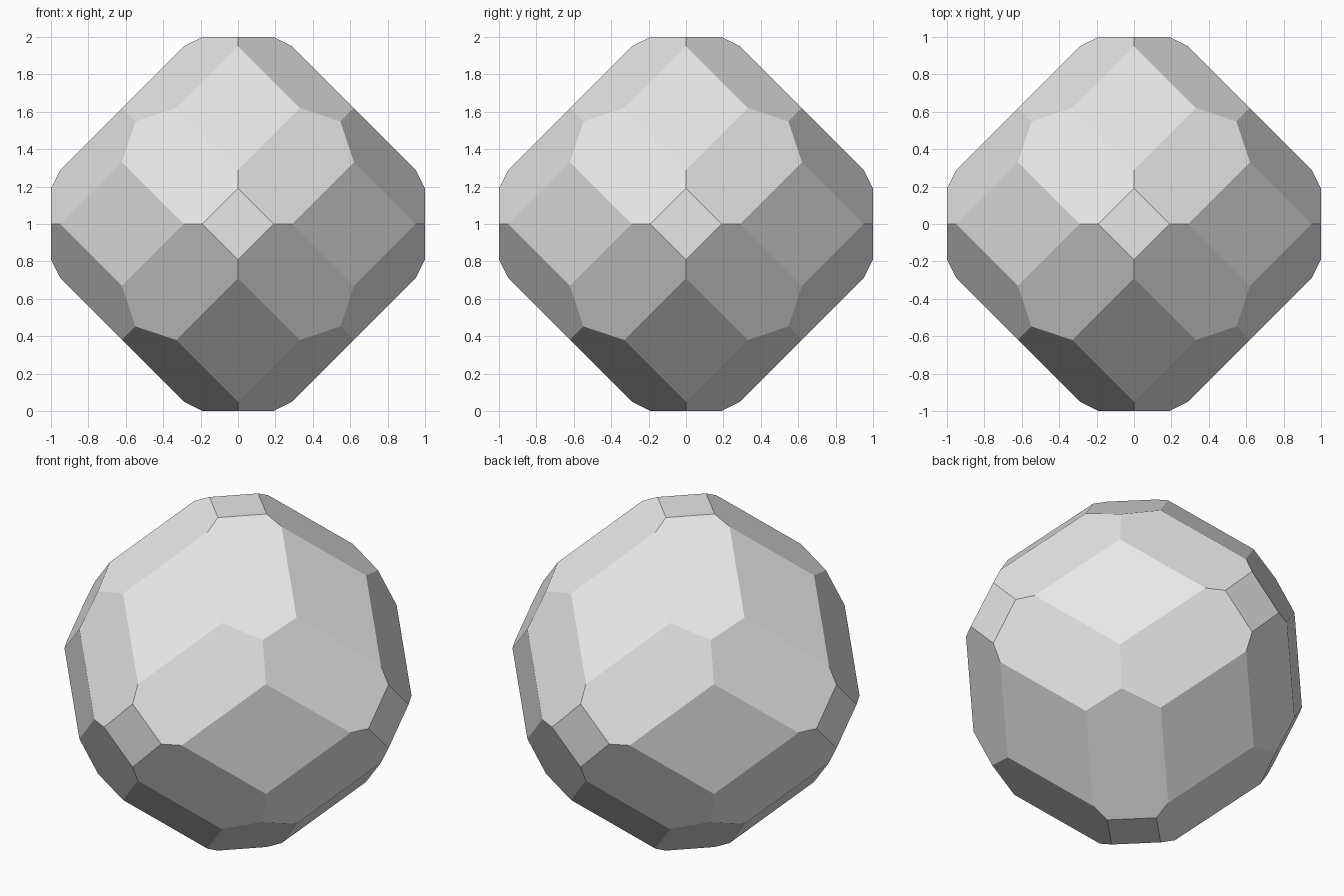
import bpy, bmesh
from itertools import product
from mathutils import Vector

default = bpy.data.objects.get("Cube")
if default:
    bpy.data.objects.remove(default, do_unlink=True)

# Single grey material
grey = bpy.data.materials.new("stone grey")
grey.use_nodes = True
colour = (0.8, 0.8, 0.8, 1)
grey.diffuse_color = colour
grey.node_tree.nodes["Principled BSDF"].inputs["Base Color"].default_value = colour


def directions(pattern):
    """All signed, reordered copies of a direction, by cubic symmetry."""
    a, b, c = pattern
    orders = {(a, b, c), (b, c, a), (c, a, b)}
    return sorted({tuple(s * v for s, v in zip(signs, order))
                   for order in orders
                   for signs in product((1, -1), repeat=3)})


def slice_off(bm, normal, distance):
    """Cut away everything beyond a plane and cap the opening."""
    n = Vector(normal)
    cut = bmesh.ops.bisect_plane(
        bm, geom=bm.verts[:] + bm.edges[:] + bm.faces[:], dist=1e-6,
        plane_co=n * distance / n.length_squared, plane_no=n, clear_outer=True)
    rim = [e for e in cut["geom_cut"] if isinstance(e, bmesh.types.BMEdge)]
    bmesh.ops.edgeloop_fill(bm, edges=rim)


# Crystal: a cube, cut along its edges, then bevelled by kite-shaped facets
bm = bmesh.new()
bmesh.ops.create_cube(bm, size=2)
for pattern, distance in (((1, 1, 0), 1.24), ((2, 1, 1), 2.19)):
    for normal in directions(pattern):
        slice_off(bm, normal, distance)
bmesh.ops.recalc_face_normals(bm, faces=bm.faces[:])
bmesh.ops.translate(bm, verts=bm.verts[:], vec=(0, 0, 1))

mesh = bpy.data.meshes.new("faceted_crystal")
bm.to_mesh(mesh)
bm.free()
mesh.materials.append(grey)
crystal = bpy.data.objects.new("faceted_crystal", mesh)
bpy.context.collection.objects.link(crystal)
